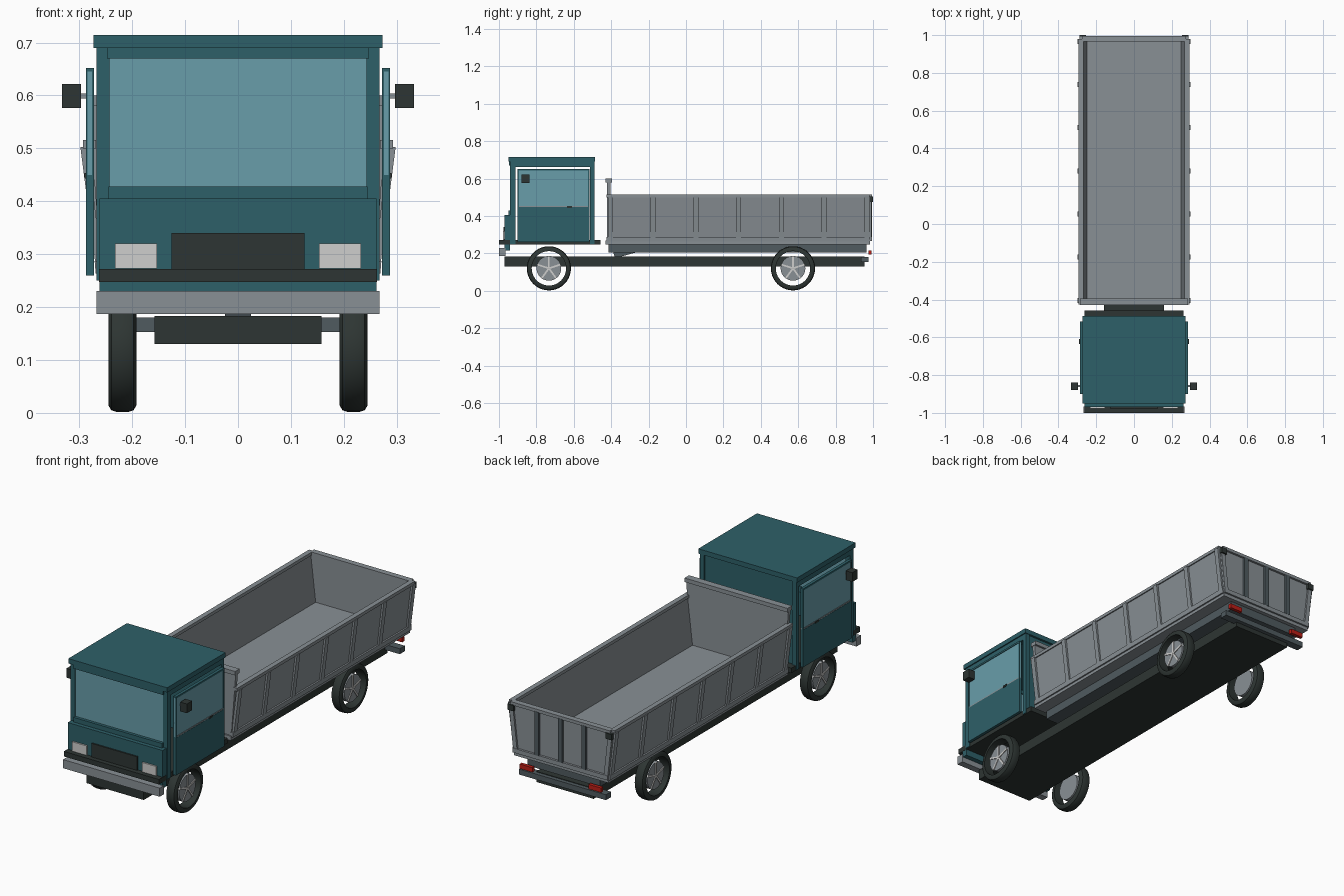
import bpy, bmesh, math
from mathutils import Matrix, Vector

cube = bpy.data.objects.get("Cube")
if cube:
    bpy.data.objects.remove(cube, do_unlink=True)


def material(name, *rgb):
    m = bpy.data.materials.new(name)
    m.use_nodes = True
    m.diffuse_color = (*rgb, 1)
    m.node_tree.nodes["Principled BSDF"].inputs["Base Color"].default_value = (*rgb, 1)
    return m


TEAL = material("teal paint", .027, .117, .14)
GLASS = material("blue glass", .14, .34, .4)
GREY = material("bed grey", .25, .28, .3)
STEEL = material("dark steel", .08, .104, .116)
BLACK = material("black trim", .027, .036, .033)
LAMP = material("pale lamp", .62, .62, .61)
RED = material("red lamp", .5, .013, .008)


def finish(name, bm, mat):
    bmesh.ops.recalc_face_normals(bm, faces=bm.faces)
    mesh = bpy.data.meshes.new(name)
    bm.to_mesh(mesh)
    bm.free()
    mesh.materials.append(mat)
    ob = bpy.data.objects.new(name, mesh)
    bpy.context.collection.objects.link(ob)
    return ob


def box(name, mat, x, y, z):
    """Box from (low, high) ranges on each axis."""
    bm = bmesh.new()
    bmesh.ops.create_cube(bm, size=1)
    for v in bm.verts:
        v.co = [r[0] if c < 0 else r[1] for c, r in zip(v.co, (x, y, z))]
    return finish(name, bm, mat)


def wide(name, mat, half, y, z):
    return box(name, mat, (-half, half), y, z)


def pair(name, mat, x, y, z):
    box("left_" + name, mat, x, y, z)
    box("right_" + name, mat, (-x[1], -x[0]), y, z)


def prism(name, mat, points, axis, low, high):
    """Extrude a 2D profile along x (points are y, z) or y (points are x, z)."""
    bm = bmesh.new()
    place = (lambda a, b: (low, a, b)) if axis == "x" else (lambda a, b: (a, low, b))
    face = bm.faces.new([bm.verts.new(place(*p)) for p in points])
    new = bmesh.ops.extrude_face_region(bm, geom=[face])["geom"]
    shift = Vector((high - low, 0, 0) if axis == "x" else (0, high - low, 0))
    bmesh.ops.translate(bm, verts=[g for g in new if isinstance(g, bmesh.types.BMVert)], vec=shift)
    return finish(name, bm, mat)


# Chassis, bumpers and tail lamps
wide("chassis", BLACK, .158, (-.97, .955), (.13, .183))
wide("front_bumper", GREY, .267, (-1, -.965), (.187, .23))
wide("rear_bar", STEEL, .24, (.935, .975), (.153, .18))
pair("tail_lamp", RED, (.155, .225), (.975, .992), (.193, .216))

# Cab shell
CAB_FRONT, CAB_BACK = -.94, -.49
wide("cab_floor", BLACK, .263, (-1, -.457), (.247, .272))
wide("cab_roof", TEAL, .273, (-.95, -.487), (.69, .714))
wide("front_panel", TEAL, .262, (-.97, CAB_FRONT), (.215, .405))
wide("windscreen_sill", TEAL, .245, (-.95, -.92), (.4, .428))
wide("windscreen_header", TEAL, .248, (-.947, -.92), (.67, .69))
wide("windscreen", GLASS, .245, (-.935, -.925), (.425, .672))
wide("cab_back_wall", TEAL, .245, (-.51, -.498), (.27, .692))
pair("front_pillar", TEAL, (.243, .267), (CAB_FRONT, -.912), (.25, .69))
pair("rear_pillar", TEAL, (.243, .267), (-.512, CAB_BACK), (.25, .69))
pair("roof_rail", TEAL, (.243, .267), (CAB_FRONT, CAB_BACK), (.662, .69))

# Front face details
wide("grille", BLACK, .126, (-.977, -.968), (.27, .34))
pair("headlamp", LAMP, (.153, .232), (-.978, -.968), (.273, .32))

# Doors with framed windows, handles and mirrors
DOOR_X, DOOR_Y = (.272, .287), (-.9, -.515)
pair("door_panel", TEAL, DOOR_X, DOOR_Y, (.26, .447))
pair("door_glass", GLASS, (.276, .284), DOOR_Y, (.45, .645))
pair("door_frame_top", TEAL, DOOR_X, DOOR_Y, (.643, .652))
pair("door_frame_front", TEAL, DOOR_X, (DOOR_Y[0], -.892), (.447, .645))
pair("door_frame_rear", TEAL, DOOR_X, (-.523, DOOR_Y[1]), (.447, .645))
pair("window_trim", GREY, (.273, .286), DOOR_Y, (.446, .453))
pair("door_handle", BLACK, (.286, .29), (-.635, -.61), (.443, .453))
pair("mirror_arm", GREY, (.28, .3), (-.863, -.853), (.594, .604))
pair("mirror", BLACK, (.297, .333), (-.88, -.838), (.576, .622))

# Load bed base and tipping gear
wide("bed_subframe", STEEL, .2, (-.415, .965), (.205, .25))
wide("bed_floor", GREY, .262, (-.43, .985), (.248, .27))
prism("hoist", STEEL, [(-.39, .207), (-.38, .18), (-.34, .185), (-.26, .207)], "x", -.025, .025)

# Flared bed sides with rails and ribs
RIB_COUNT, RIB_STEP = 7, .2285
for side, s in (("left", 1), ("right", -1)):
    wall = [(.247 * s, .265), (.26 * s, .265), (.288 * s, .505), (.275 * s, .505)]
    prism(side + "_bed_wall", GREY, wall, "y", -.41, .985)
    rail = [(.268 * s, .5), (.293 * s, .5), (.293 * s, .516), (.268 * s, .516)]
    prism(side + "_top_rail", GREY, rail, "y", -.425, .98)
    foot = [(.25 * s, .263), (.269 * s, .263), (.271 * s, .287), (.255 * s, .287)]
    prism(side + "_bottom_rail", GREY, foot, "y", -.425, .985)
    rib = [(.258 * s, .285), (.27 * s, .285), (.298 * s, .503), (.284 * s, .503)]
    for i in range(RIB_COUNT):
        y = -.404 + i * RIB_STEP
        prism(f"{side}_rib_{i + 1}", GREY, rib, "y", y - .013, y + .013)

# Headboard
head = [(-.258, .265), (.258, .265), (.283, .585), (-.283, .585)]
prism("headboard", GREY, head, "y", -.422, -.405)
wide("headboard_rail", GREY, .285, (-.43, -.395), (.58, .6))

# Tailgate with ribs, rails and latches
gate = [(-.26, .27), (.26, .27), (.286, .505), (-.286, .505)]
prism("tailgate", GREY, gate, "y", .967, .983)
wide("tailgate_top_rail", GREY, .275, (.965, .994), (.5, .516))
wide("tailgate_bottom_rail", GREY, .262, (.97, .994), (.265, .287))
for i in range(3):
    x = (i - 1) * .13
    box(f"tailgate_rib_{i + 1}", STEEL, (x - .012, x + .012), (.98, .995), (.285, .503))
for side, s in (("left", 1), ("right", -1)):
    post = [(.24 * s, .285), (.262 * s, .285), (.286 * s, .503), (.264 * s, .503)]
    prism(side + "_tailgate_post", GREY, post, "y", .98, .992)
pair("tailgate_latch", BLACK, (.255, .288), (.985, 1), (.474, .503))


# Wheels: lathed tyre, hub disc and five spokes
def lathe(name, mat, profile, centre):
    """Spin a closed (x, radius) profile about the x axis."""
    bm = bmesh.new()
    verts = [bm.verts.new((x, 0, r)) for x, r in profile]
    edges = [bm.edges.new((verts[i - 1], verts[i])) for i in range(len(verts))]
    bmesh.ops.spin(bm, geom=verts + edges, cent=(0, 0, 0), axis=(1, 0, 0),
                   angle=math.tau, steps=40, use_duplicate=False)
    bmesh.ops.remove_doubles(bm, verts=bm.verts, dist=.0001)
    bmesh.ops.translate(bm, verts=bm.verts, vec=centre)
    ob = finish(name, bm, mat)
    bpy.ops.object.select_all(action="DESELECT")
    ob.select_set(True)
    bpy.context.view_layer.objects.active = ob
    bpy.ops.object.shade_smooth_by_angle(angle=math.radians(35))


def spokes(name, mat, centre, s):
    bm = bmesh.new()
    for i in range(5):
        turn = Matrix.Rotation(i * math.tau / 5, 4, "X")
        place = turn @ Matrix.Translation((s * .013, 0, .034)) @ Matrix.Diagonal((.012, .009, .064, 1))
        bmesh.ops.create_cube(bm, size=1, matrix=Matrix.Translation(centre) @ place)
    finish(name, bm, mat)


half = [(.0265, .092), (.0265, .106), (.021, .115), (.012, .118)]
tyre = half + [(-x, r) for x, r in reversed(half)]
hub = [(-.015, 0), (-.015, .066), (.015, .066), (.015, 0)]
for end, y in (("front", -.733), ("rear", .572)):
    for side, s in (("left", 1), ("right", -1)):
        centre = Vector((s * .2185, y, .12))
        label = f"{end}_{side}_"
        lathe(label + "tyre", BLACK, tyre, centre)
        lathe(label + "hub", GREY, hub, centre)
        spokes(label + "spokes", LAMP, centre, s)
